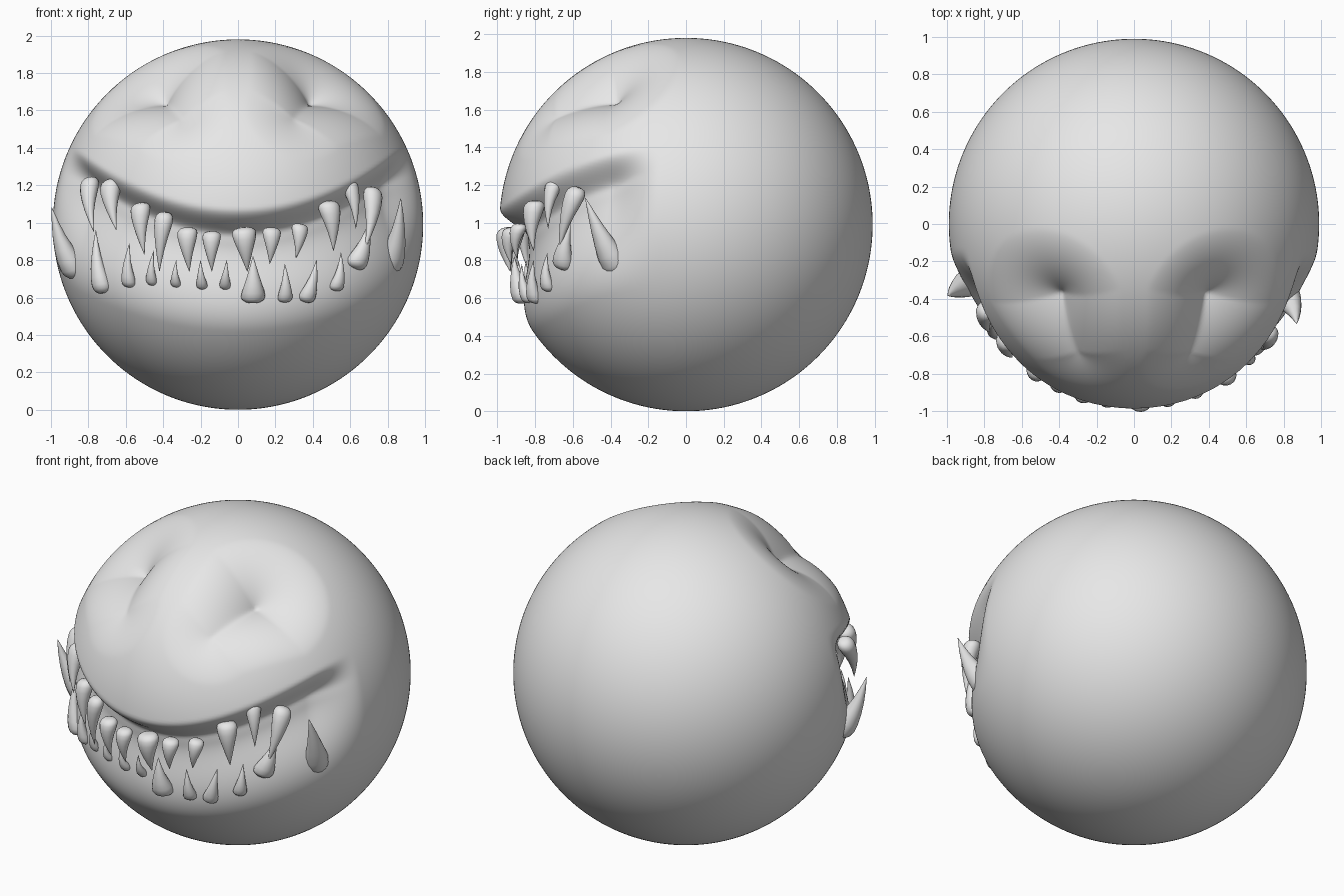
import bpy, bmesh, math
from mathutils import Vector

if "Cube" in bpy.data.objects:
    bpy.data.objects.remove(bpy.data.objects["Cube"])

R = 0.99
C = Vector((0, 0, 0.99))

grey = bpy.data.materials.new("plain grey")
grey.diffuse_color = (0.8, 0.8, 0.8, 1)
grey.use_nodes = True
grey.node_tree.nodes["Principled BSDF"].inputs["Base Color"].default_value = grey.diffuse_color


def smooth(a, b, v):
    t = min(1, max(0, (v - a) / (b - a)))
    return t * t * (3 - 2 * t)


def mouth_depth(d):
    """Grinning groove: steep under the upper lip, gentle slope to the lower lip."""
    if d.y >= 0:
        return 0
    x, z = d.x * R, d.z * R + C.z
    hi, lo = 1.03 + 0.42 * x * x, 0.45 + 0.30 * x * x
    t = (z - lo) / (hi - lo)
    side = 1 - smooth(62, 82, math.degrees(math.atan2(abs(d.x), -d.y)))
    shape = smooth(-0.05, 0.7, t) * (1 - smooth(0.8, 1.08, t))
    return (0.15 - 0.03 * abs(x)) * shape * side


def eye_depth(d):
    """Hollow on each side, deepest high up and trailing towards the nose."""
    p = Vector((abs(d.x), d.y, d.z))
    a = Vector((0.46, -0.44, 0.77))
    b = Vector((0.32, -0.73, 0.60))
    u = min(1, max(0, (p - a).dot(b - a) / (b - a).length_squared))
    s = (p - a.lerp(b, u)).length / (0.43 - 0.14 * u)
    return (0.165 - 0.11 * u) * max(0, 1 - s) ** 1.5


def surface(d):
    return R - mouth_depth(d) - eye_depth(d)


def finish(bm, name):
    bmesh.ops.recalc_face_normals(bm, faces=bm.faces)
    for f in bm.faces:
        f.smooth = True
    me = bpy.data.meshes.new(name)
    bm.to_mesh(me)
    bm.free()
    me.materials.append(grey)
    ob = bpy.data.objects.new(name, me)
    bpy.context.collection.objects.link(ob)
    return ob


# Round body with sculpted mouth and eye hollows
bm = bmesh.new()
bmesh.ops.create_icosphere(bm, subdivisions=7, radius=1)
for v in bm.verts:
    d = v.co.normalized()
    v.co = C + d * surface(d)
finish(bm, "body")


def on_front(x, z, r):
    """Point on the front of a sphere of radius r at the given x and height."""
    return Vector((x, -math.sqrt(max(0.02, r * r - x * x - (z - C.z) ** 2)), z))


# Tooth outline: (position along tooth, relative radius)
PROFILE = [(-0.02, 0.35), (0.0, 0.68), (0.05, 0.92), (0.12, 1.0), (0.25, 0.92),
           (0.42, 0.72), (0.6, 0.5), (0.78, 0.29), (0.92, 0.12), (1.0, 0.02)]


def tooth(name, xb, zb, xt, zt, width, r_base, r_tip):
    base, tip = on_front(xb, zb, r_base), on_front(xt, zt, r_tip)
    axis = tip - base
    out = (base - C).normalized()
    side = axis.cross(out).normalized()
    fwd = side.cross(axis).normalized()
    bm = bmesh.new()
    rings, n = [], 16
    for t, k in PROFILE:
        # slight outward belly gives the fang its curve
        c = base + axis * t + out * 0.02 * math.sin(math.pi * max(0, t))
        r = k * width / 2
        rings.append([bm.verts.new(c + side * r * math.cos(i * math.tau / n)
                                   + fwd * r * 0.9 * math.sin(i * math.tau / n))
                      for i in range(n)])
    for p, q in zip(rings, rings[1:]):
        for i in range(n):
            j = (i + 1) % n
            bm.faces.new((p[i], p[j], q[j], q[i]))
    bm.faces.new(rings[0])
    bm.faces.new(rings[-1])
    finish(bm, name)


# Upper teeth: base x, base z, tip x, tip z, width
UPPER = [(-.79, 1.23, -.77, .95, .11), (-.68, 1.22, -.65, .96, .12),
         (-.52, 1.10, -.50, .83, .11), (-.39, 1.05, -.42, .74, .10),
         (-.27, .97, -.26, .74, .11), (-.14, .95, -.14, .74, .10),
         (.03, .97, .05, .74, .13), (.18, .97, .17, .78, .10),
         (.33, .99, .31, .81, .09), (.48, 1.11, .51, .85, .12),
         (.59, 1.22, .63, .97, .09), (.72, 1.18, .68, .86, .11)]
for i, (xb, zb, xt, zt, w) in enumerate(UPPER):
    tooth(f"upper_tooth_{i + 1}", xb, zb, xt, zt, w, 0.94, 0.965)

# Lower teeth
LOWER = [(-.72, .63, -.76, .96, .11), (-.58, .66, -.58, .89, .08),
         (-.46, .67, -.45, .85, .06), (-.33, .66, -.33, .80, .055),
         (-.19, .65, -.20, .80, .06), (-.07, .65, -.06, .80, .06),
         (.08, .58, .08, .82, .13), (.25, .58, .25, .78, .08),
         (.36, .58, .42, .80, .09), (.52, .64, .55, .84, .08),
         (.62, .76, .70, 1.0, .12)]
for i, (xb, zb, xt, zt, w) in enumerate(LOWER):
    d = (on_front(xb, zb, R) - C).normalized()
    tooth(f"lower_tooth_{i + 1}", xb, zb, xt, zt, w, surface(d), 0.93)

# Two large corner tusks
tooth("left_tusk", -.86, .72, -.995, 1.08, .15, 0.95, 1.07)
tooth("right_tusk", .80, .74, .87, 1.13, .15, 0.91, 1.03)
